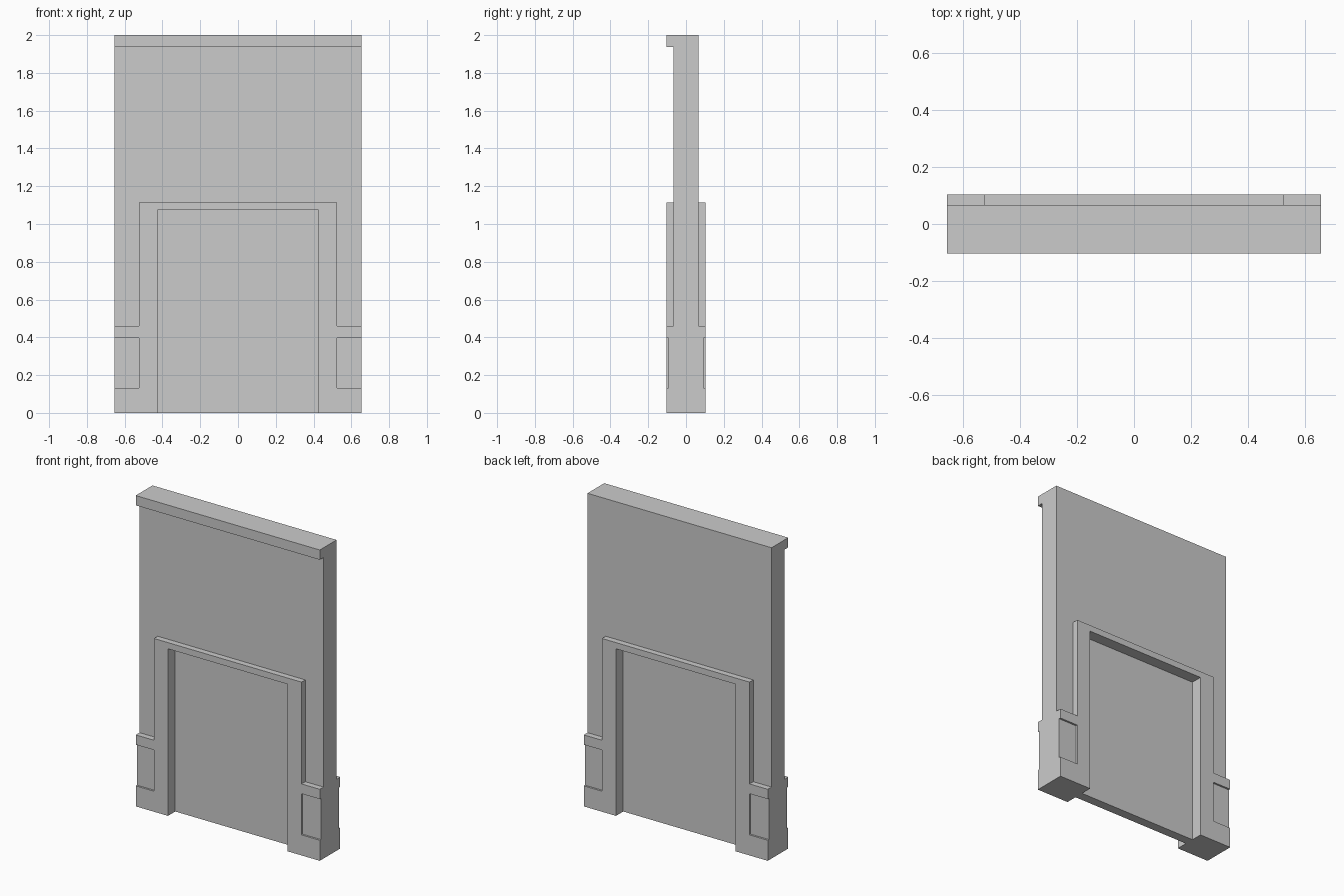
import bpy, bmesh

if "Cube" in bpy.data.objects:
    bpy.data.objects.remove(bpy.data.objects["Cube"])

W = 0.655        # half width
TRIM = 0.525     # outer half width of door surround
OPEN = 0.426     # half width of door opening
D_TRIM, D_WALL, D_INSET, D_DOOR = 0.104, 0.066, 0.092, 0.03


def extrude(name, outline, y0, y1):
    """Closed solid from an (x, z) outline extruded along y."""
    bm = bmesh.new()
    face = bm.faces.new([bm.verts.new((x, y0, z)) for x, z in outline])
    ext = bmesh.ops.extrude_face_region(bm, geom=[face])
    moved = [v for v in ext["geom"] if isinstance(v, bmesh.types.BMVert)]
    bmesh.ops.translate(bm, verts=moved, vec=(0, y1 - y0, 0))
    bmesh.ops.recalc_face_normals(bm, faces=bm.faces)
    mesh = bpy.data.meshes.new(name)
    bm.to_mesh(mesh)
    bm.free()
    obj = bpy.data.objects.new(name, mesh)
    bpy.context.collection.objects.link(obj)
    return obj


def mirrored(half):
    """Complete a right-half outline with its left mirror image."""
    return half + [(-x, z) for x, z in reversed(half)]


def rect(x0, x1, z0, z1):
    return [(x0, z0), (x1, z0), (x1, z1), (x0, z1)]


# Door surround with stepped plinths, projecting on both faces
surround = mirrored([
    (OPEN, 1.075), (OPEN, 0), (W, 0), (W, 0.132), (TRIM, 0.132), (TRIM, 0.397),
    (W, 0.397), (W, 0.46), (TRIM, 0.46), (TRIM, 1.115)])
extrude("door_surround", surround, -D_TRIM, D_TRIM)

# Wall around and above the surround
wall = mirrored([(TRIM, 1.115), (TRIM, 0.46), (W, 0.46), (W, 1.937)])
extrude("wall", wall, -D_WALL, D_WALL)

# Top ledge, overhanging the front only
extrude("top_ledge", rect(-W, W, 1.937, 2.0), -D_TRIM, D_WALL)

# Shallow recessed plinth panels
for side, label in ((1, "right"), (-1, "left")):
    extrude("plinth_panel_" + label,
            rect(side * TRIM, side * W, 0.132, 0.397), -D_INSET, D_INSET)

# Door slab set back in the opening
extrude("door", rect(-OPEN, OPEN, 0, 1.075), -D_DOOR, D_DOOR)
